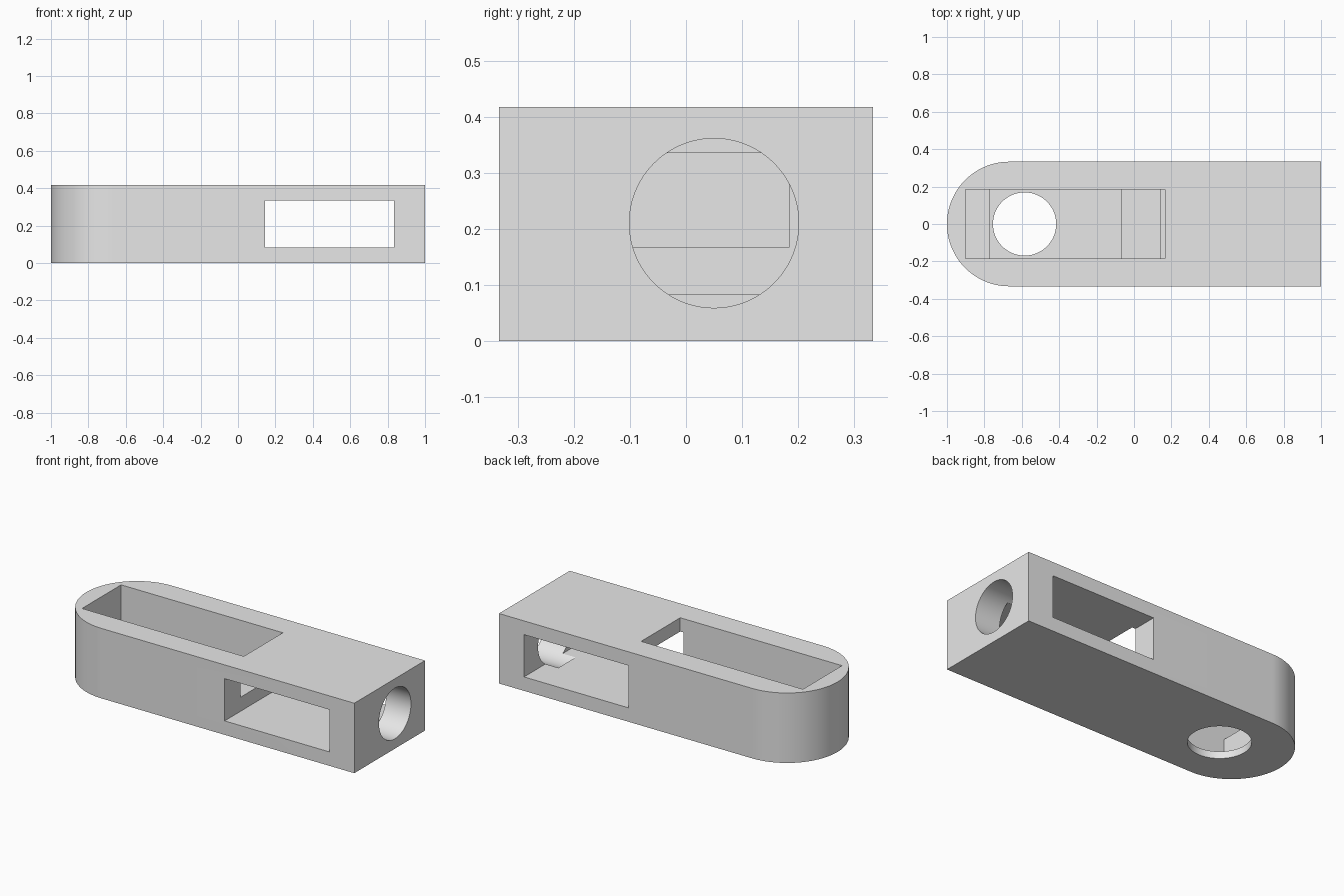
import bpy
import bmesh
import math
from mathutils import Matrix, Vector

default = bpy.data.objects.get("Cube")
if default:
    bpy.data.objects.remove(default, do_unlink=True)

L, W, H = 1.0, 0.333, 0.417   # half length, half width, height

grey = bpy.data.materials.new("light grey")
grey.use_nodes = True
grey.diffuse_color = (0.8, 0.8, 0.8, 1)
grey.node_tree.nodes["Principled BSDF"].inputs["Base Color"].default_value = (0.8, 0.8, 0.8, 1)


def finish(name, bm):
    bmesh.ops.recalc_face_normals(bm, faces=bm.faces)
    mesh = bpy.data.meshes.new(name)
    bm.to_mesh(mesh)
    bm.free()
    mesh.materials.append(grey)
    obj = bpy.data.objects.new(name, mesh)
    bpy.context.collection.objects.link(obj)
    return obj


def prism(name, points, direction):
    """Extrude a closed outline along a direction."""
    bm = bmesh.new()
    face = bm.faces.new([bm.verts.new(p) for p in points])
    out = bmesh.ops.extrude_face_region(bm, geom=[face])
    moved = [v for v in out["geom"] if isinstance(v, bmesh.types.BMVert)]
    bmesh.ops.translate(bm, verts=moved, vec=Vector(direction))
    return finish(name, bm)


def cylinder(name, centre, radius, depth, axis):
    bm = bmesh.new()
    turn = Matrix.Rotation(math.pi / 2, 4, "Y") if axis == "X" else Matrix()
    bmesh.ops.create_cone(bm, cap_ends=True, segments=96, radius1=radius, radius2=radius,
                          depth=depth, matrix=Matrix.Translation(centre) @ turn)
    return finish(name, bm)


# Body: a block with one fully rounded end
steps = 64
outline = [(L, -W, 0), (L, W, 0)]
for i in range(steps + 1):
    a = math.pi / 2 + math.pi * i / steps
    outline.append((-L + W + W * math.cos(a), W * math.sin(a), 0))
body = prism("body", outline, (0, 0, H))

# Stepped pocket open at the top
pocket_profile = [(-0.9, 0.6), (-0.9, 0.167), (-0.77, 0.167), (-0.77, 0.042),
                  (-0.07, 0.042), (-0.07, 0.167), (0.167, 0.167), (0.167, 0.6)]
pocket = prism("pocket_cutter", [(x, -0.184, z) for x, z in pocket_profile], (0, 0.368, 0))

# Window from front to back
window_profile = [(0.145, 0.083), (0.835, 0.083), (0.835, 0.335), (0.145, 0.335)]
window = prism("window_cutter", [(x, -0.5, z) for x, z in window_profile], (0, 1, 0))

# Round holes in the floor and the flat end
floor_hole = cylinder("floor_hole_cutter", (-0.585, 0, 0), 0.169, 0.2, "Z")
end_hole = cylinder("end_hole_cutter", (0.95, 0.05, 0.21), 0.151, 0.4, "X")

# Cut every opening into the body
cutters = [pocket, window, floor_hole, end_hole]
bpy.ops.object.select_all(action="DESELECT")
bpy.context.view_layer.objects.active = body
body.select_set(True)
for cutter in cutters:
    cutter.hide_render = True
    mod = body.modifiers.new(cutter.name, "BOOLEAN")
    mod.operation = "DIFFERENCE"
    mod.solver = "EXACT"
    mod.object = cutter
    bpy.ops.object.modifier_apply(modifier=mod.name)
for cutter in cutters:
    bpy.data.objects.remove(cutter, do_unlink=True)

bpy.ops.object.shade_smooth_by_angle(angle=math.radians(30))
